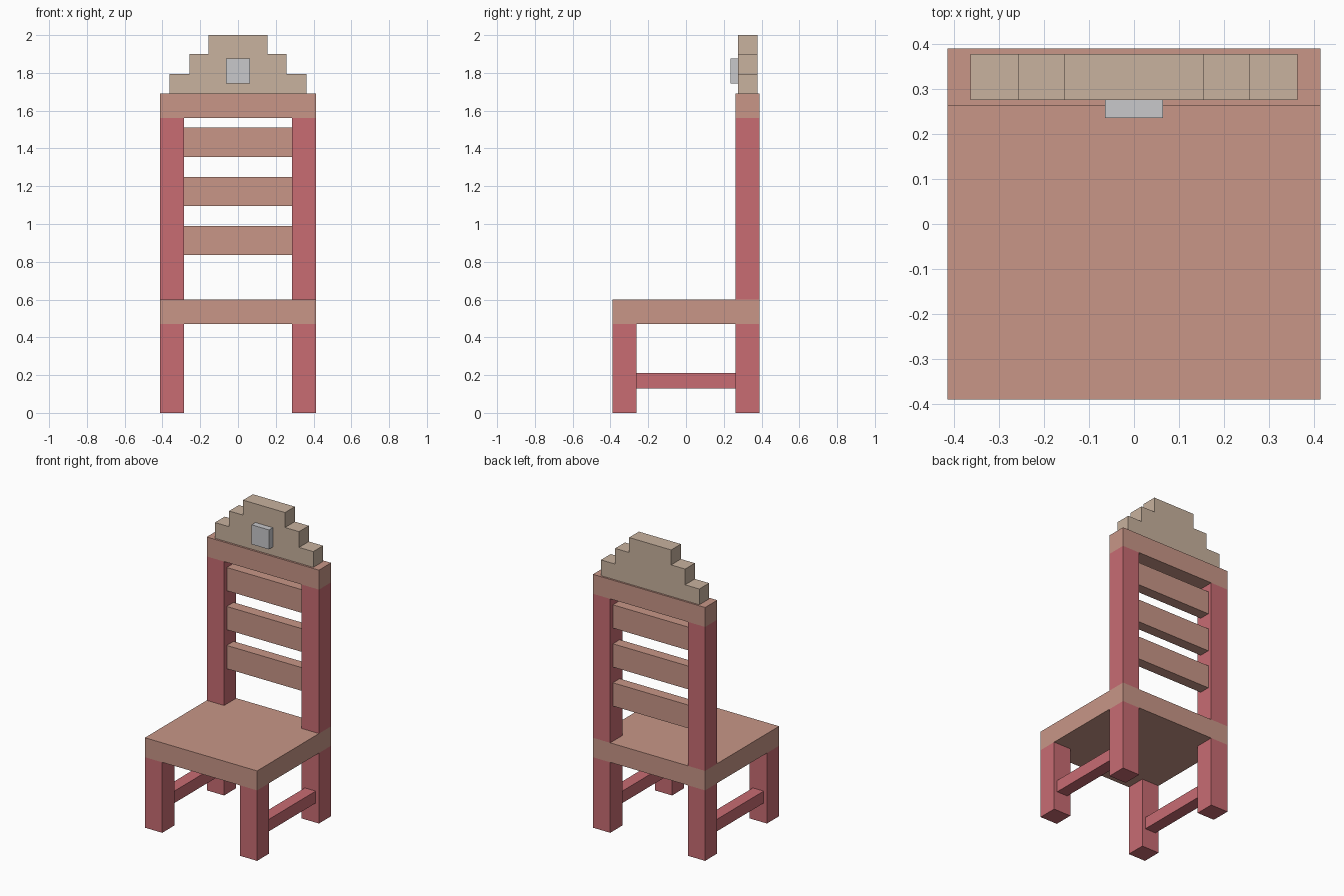
import bpy, bmesh

if "Cube" in bpy.data.objects:
    bpy.data.objects.remove(bpy.data.objects["Cube"])


def material(name, rgb):
    m = bpy.data.materials.new(name)
    m.diffuse_color = (*rgb, 1)
    m.use_nodes = True
    m.node_tree.nodes["Principled BSDF"].inputs["Base Color"].default_value = m.diffuse_color
    return m


RED = material("red wood", (0.578, 0.150, 0.171))
SALMON = material("salmon wood", (0.578, 0.305, 0.242))
TAN = material("tan wood", (0.578, 0.445, 0.342))
GREY = material("light grey", (0.578, 0.578, 0.597))


def prism(name, profile, y0, y1, mat):
    """Extrude an x-z outline from y0 back to y1."""
    bm = bmesh.new()
    face = bm.faces.new([bm.verts.new((x, y0, z)) for x, z in profile])
    res = bmesh.ops.extrude_face_region(bm, geom=[face])
    verts = [g for g in res["geom"] if isinstance(g, bmesh.types.BMVert)]
    bmesh.ops.translate(bm, verts=verts, vec=(0, y1 - y0, 0))
    bmesh.ops.recalc_face_normals(bm, faces=bm.faces)
    me = bpy.data.meshes.new(name)
    bm.to_mesh(me)
    bm.free()
    me.materials.append(mat)
    ob = bpy.data.objects.new(name, me)
    bpy.context.collection.objects.link(ob)
    return ob


def box(name, x, y, z, mat):
    (x0, x1), (z0, z1) = x, z
    return prism(name, [(x0, z0), (x1, z0), (x1, z1), (x0, z1)], *y, mat)


W, D, T = 0.414, 0.39, 0.128   # half width, half depth, timber thickness
BACK = (D - T, D)
FRONT = (-D, -D + T)
SEAT = (0.47, 0.60)
RAIL = (1.56, 1.69)

# Seat and top rail
box("seat", (-W, W), (-D, D), SEAT, SALMON)
box("top_rail", (-W, W), BACK, RAIL, SALMON)

# Legs, back posts and side stretchers
for side, s in (("left", -1), ("right", 1)):
    post_x = sorted((s * W, s * (W - T)))
    box(f"{side}_front_leg", post_x, FRONT, (0, SEAT[0]), RED)
    box(f"{side}_back_leg", post_x, BACK, (0, SEAT[0]), RED)
    box(f"{side}_back_post", post_x, BACK, (SEAT[1], RAIL[0]), RED)
    box(f"{side}_stretcher", sorted((s * 0.31, s * 0.39)),
        (FRONT[1], BACK[0]), (0.13, 0.21), RED)

# Back slats
for i in range(3):
    z = 0.835 + 0.26 * i
    box(f"back_slat_{i + 1}", (-W + T, W - T), (0.29, 0.362), (z, z + 0.155), SALMON)

# Stepped crest
right = [(0.363, 1.69), (0.363, 1.795), (0.258, 1.795),
         (0.258, 1.90), (0.155, 1.90), (0.155, 2.0)]
prism("stepped_crest", right + [(-x, z) for x, z in reversed(right)],
      0.275, 0.378, TAN)

# Small block on the crest
box("crest_block", (-0.064, 0.064), (0.235, 0.275), (1.745, 1.875), GREY)
